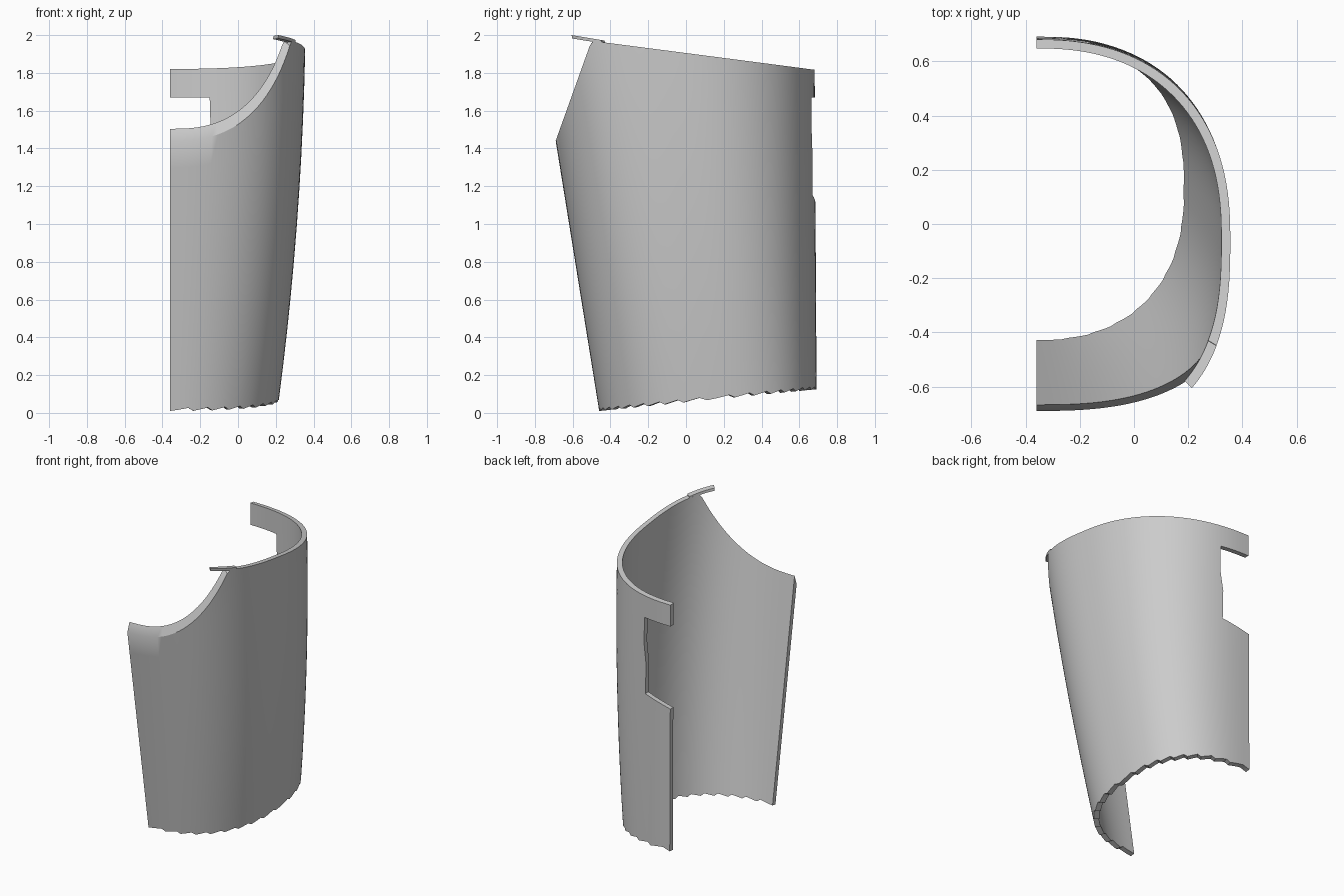
import bpy, bmesh, math

if "Cube" in bpy.data.objects:
    bpy.data.objects.remove(bpy.data.objects["Cube"], do_unlink=True)

OPEN_X = -0.36   # the flat plane where the half shell is open
WALL = 0.033

grey = bpy.data.materials.new("plain grey")
grey.use_nodes = True
grey.diffuse_color = (0.6, 0.6, 0.6, 1)
grey.node_tree.nodes["Principled BSDF"].inputs["Base Color"].default_value = (0.6, 0.6, 0.6, 1)


def shell_point(t, z, inset):
    """Point on the tapered half-oval wall; t runs from front (0) to back (pi)."""
    front = -0.458 - 0.161 * z + inset
    back = 0.692 - 0.006 * z - inset
    reach = 0.207 + 0.135 * z - 0.03 * z * z - inset - OPEN_X
    n = 2.3 + 0.25 * z if t < math.pi / 2 else 2.6 - 0.15 * z
    s, c = abs(math.sin(t)), math.cos(t)
    s = 0 if s < 1e-6 else s
    x = OPEN_X + reach * s ** (2 / n)
    y = (front + back) / 2 - (back - front) / 2 * math.copysign(abs(c) ** (2 / n), c)
    return x, y, z


def solve_height(t, inset, limit):
    """Height at which the wall meets the cut z = limit(y)."""
    low, high = -0.2, 2.3
    for _ in range(40):
        mid = (low + high) / 2
        if mid < limit(shell_point(t, mid, inset)[1]):
            low = mid
        else:
            high = mid
    return low


def rim(y):
    # Sloping top, with a steep plane scooping out the front
    return min(1.905 - 0.13 * y, 1.44 + (y + 0.69) * 2.79)


def base(y):
    return 0.056 + 0.1 * y


def build_shell(name, t0, t1, columns, rows, bottom, top, tooth):
    bm = bmesh.new()
    sides = []
    for inset in (0, WALL):
        grid = []
        for i in range(columns + 1):
            t = t0 + (t1 - t0) * i / columns
            z0 = solve_height(t, inset, bottom) + tooth * (i % 4) / 3
            z1 = solve_height(t, inset, top)
            grid.append([bm.verts.new(shell_point(t, z0 + (z1 - z0) * j / rows, inset))
                         for j in range(rows + 1)])
        sides.append(grid)
    outer, inner = sides
    # Both wall surfaces
    for g in sides:
        for i in range(columns):
            for j in range(rows):
                bm.faces.new((g[i][j], g[i + 1][j], g[i + 1][j + 1], g[i][j + 1]))
    # Rim, base and the two open ends
    for j in (0, rows):
        for i in range(columns):
            bm.faces.new((outer[i][j], outer[i + 1][j], inner[i + 1][j], inner[i][j]))
    for i in (0, columns):
        for j in range(rows):
            bm.faces.new((outer[i][j], outer[i][j + 1], inner[i][j + 1], inner[i][j]))
    bmesh.ops.recalc_face_normals(bm, faces=bm.faces)
    return finish(bm, name)


def finish(bm, name):
    mesh = bpy.data.meshes.new(name)
    bm.to_mesh(mesh)
    bm.free()
    mesh.materials.append(grey)
    obj = bpy.data.objects.new(name, mesh)
    bpy.context.collection.objects.link(obj)
    return obj


def make_active(obj):
    bpy.ops.object.select_all(action='DESELECT')
    obj.select_set(True)
    bpy.context.view_layer.objects.active = obj


# Curved wall with a ragged base
wall = build_shell("curved_wall", 0, math.pi, 72, 10, base, rim, 0.016)

# Thin sliver running forward from the top corner
sliver = build_shell("top_sliver", 0.82, 1.12, 8, 1,
                     lambda y: 1.883 - 0.165 * y, lambda y: 1.9 - 0.165 * y, 0)

# Notch in the open back edge, leaving a strap above it
bm = bmesh.new()
outline = [(-0.5, 1.67), (-0.15, 1.67), (-0.145, 1.5), (-0.165, 1.35), (-0.16, 1.15), (-0.5, 1.07)]
face = bm.faces.new([bm.verts.new((x, 0.4, z)) for x, z in outline])
extruded = bmesh.ops.extrude_face_region(bm, geom=[face])["geom"]
bmesh.ops.translate(bm, vec=(0, 0.6, 0), verts=[v for v in extruded if isinstance(v, bmesh.types.BMVert)])
bmesh.ops.recalc_face_normals(bm, faces=bm.faces)
cutter = finish(bm, "notch_cutter")
cutter.hide_render = True
cut = wall.modifiers.new("notch", 'BOOLEAN')
cut.operation = 'DIFFERENCE'
cut.solver = 'EXACT'
cut.object = cutter
make_active(wall)
bpy.ops.object.modifier_apply(modifier=cut.name)
bpy.data.objects.remove(cutter, do_unlink=True)

# Smooth walls with crisp cut edges
for obj in (wall, sliver):
    make_active(obj)
    bpy.ops.object.shade_smooth_by_angle(angle=math.radians(30))
